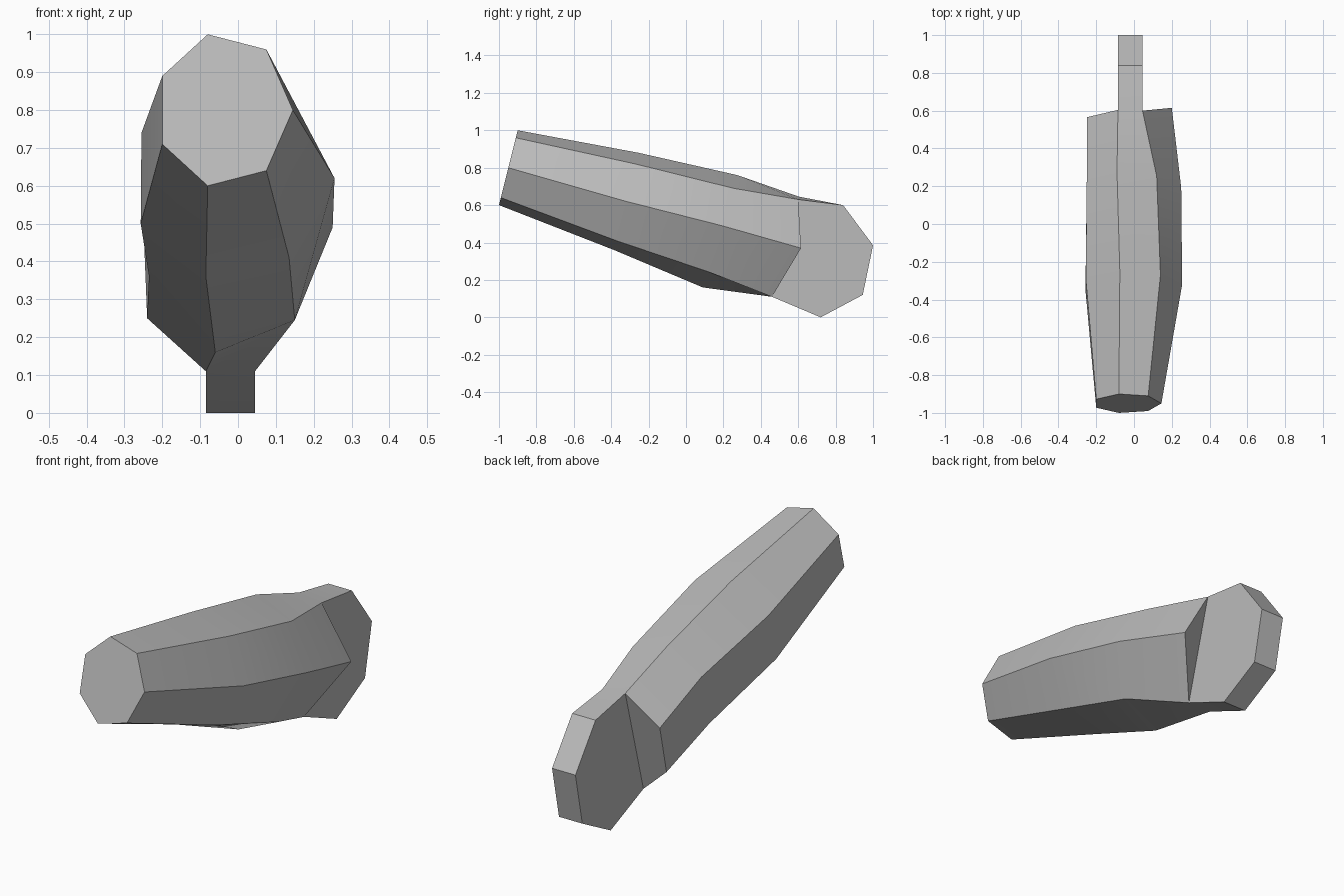
import bpy
import bmesh
from math import radians

cube = bpy.data.objects.get("Cube")
if cube:
    bpy.data.objects.remove(cube, do_unlink=True)

# One plain grey material
grey = bpy.data.materials.new("plain grey")
grey.use_nodes = True
colour = (0.5, 0.5, 0.5, 1)
grey.diffuse_color = colour
grey.node_tree.nodes["Principled BSDF"].inputs["Base Color"].default_value = colour

bm = bmesh.new()


def tilted_section(outline, base, slope, shifts=()):
    """Seven-sided cross-section of (x, z) points on a plane leaning in y."""
    shift = dict(shifts)
    return [bm.verts.new((x, base + slope * z + shift.get(i, 0), z))
            for i, (x, z) in enumerate(outline)]


def bridge(first, second, closed=True):
    """Join two matching loops of points with quads."""
    count = len(first)
    for i in range(count if closed else count - 1):
        j = (i + 1) % count
        bm.faces.new((first[i], first[j], second[j], second[i]))


# Faceted body: blunt front, swelling middle, shoulders meeting the fin
front = tilted_section(
    [(-.08, 1), (.075, .96), (.145, .8), (.075, .64),
     (-.08, .6), (-.2, .71), (-.2, .89)], -1.15, .25)
swell = tilted_section(
    [(-.075, .88), (.14, .82), (.255, .62), (.135, .41),
     (-.085, .36), (-.257, .5), (-.255, .74)], -.475, .25)
waist = tilted_section(
    [(-.09, .76), (.12, .69), (.25, .49), (.15, .245),
     (-.06, .16), (-.235, .36), (-.25, .63)], .04, .31)
shoulder = tilted_section(
    [(-.085, .645), (.045, .63), (.2, .37), (.045, .11),
     (-.085, .11), (-.24, .25), (-.25, .5)], .43, .27, [(2, .085)])

sections = [front, swell, waist, shoulder]
for near, far in zip(sections, sections[1:]):
    bridge(near, far)
bm.faces.new(front)

# Shoulder faces that close the body on either side of the fin
bm.faces.new(shoulder[1:4])
bm.faces.new([shoulder[i] for i in (0, 6, 5, 4)])

# Flat rounded fin at the rear, growing out of the shoulder
fin_profile = [(.84, .6), (1, .385), (.945, .12), (.72, 0)]


def fin_side(x, top, bottom):
    rim = [top] + [bm.verts.new((x, y, z)) for y, z in fin_profile] + [bottom]
    bm.faces.new(rim)
    return rim


bridge(fin_side(-.085, shoulder[0], shoulder[4]),
       fin_side(.045, shoulder[1], shoulder[3]), closed=False)

bmesh.ops.recalc_face_normals(bm, faces=bm.faces)
mesh = bpy.data.meshes.new("finned_body")
bm.to_mesh(mesh)
bm.free()
mesh.materials.append(grey)

body = bpy.data.objects.new("finned_body", mesh)
bpy.context.collection.objects.link(body)
bpy.ops.object.select_all(action="DESELECT")
body.select_set(True)
bpy.context.view_layer.objects.active = body
bpy.ops.object.shade_smooth_by_angle(angle=radians(30))
